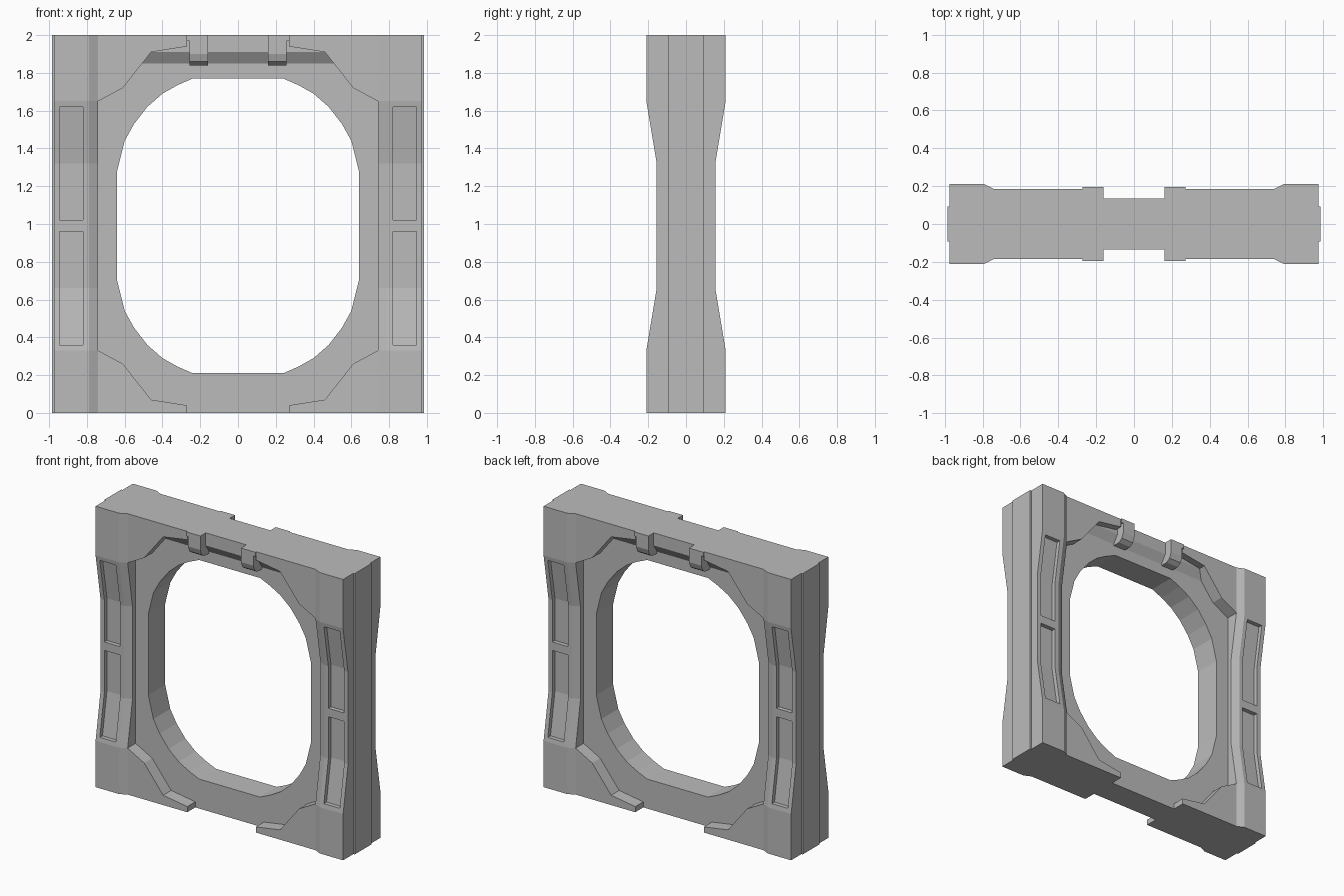
import bpy, bmesh

if "Cube" in bpy.data.objects:
    bpy.data.objects.remove(bpy.data.objects["Cube"], do_unlink=True)

grey = bpy.data.materials.new("plain grey")
grey.use_nodes = True
grey.diffuse_color = (0.5, 0.5, 0.5, 1)
grey.node_tree.nodes["Principled BSDF"].inputs["Base Color"].default_value = (0.5, 0.5, 0.5, 1)


def loft(name, rings):
    """Closed solid through matching rings of points."""
    bm = bmesh.new()
    loops = [[bm.verts.new(p) for p in ring] for ring in rings]
    n = len(loops[0])
    for a, b in zip(loops, loops[1:]):
        for i in range(n):
            j = (i + 1) % n
            bm.faces.new((a[i], a[j], b[j], b[i]))
    bm.faces.new(loops[0][::-1])
    bm.faces.new(loops[-1])
    bmesh.ops.recalc_face_normals(bm, faces=bm.faces)
    mesh = bpy.data.meshes.new(name)
    bm.to_mesh(mesh)
    bm.free()
    mesh.materials.append(grey)
    obj = bpy.data.objects.new(name, mesh)
    bpy.context.collection.objects.link(obj)
    return obj


def prism_x(name, yz, lo, hi):
    return loft(name, [[(x, y, z) for y, z in yz] for x in (lo, hi)])


def prism_y(name, xz, half):
    return loft(name, [[(x, y, z) for x, z in xz] for y in (-half, half)])


def bake(obj):
    bpy.context.view_layer.update()
    graph = bpy.context.evaluated_depsgraph_get()
    mesh = bpy.data.meshes.new_from_object(obj.evaluated_get(graph))
    obj.modifiers.clear()
    obj.data = mesh


def cut(obj, cutter):
    cutter.hide_render = True
    mod = obj.modifiers.new("cut", "BOOLEAN")
    mod.operation = "DIFFERENCE"
    mod.solver = "EXACT"
    mod.object = cutter
    bake(obj)
    bpy.data.objects.remove(cutter, do_unlink=True)


def mirror_x(obj):
    mod = obj.modifiers.new("mirror", "MIRROR")
    mod.use_clip = False
    mod.use_mirror_merge = False
    bake(obj)


# Thin frame plate with a rounded opening
MID = 0.99
frame = prism_y("frame_plate", [(-.8, 0), (.8, 0), (.8, 2), (-.8, 2)], .095)
corner = [(.64, .29), (.6, .45), (.55, .54), (.48, .63), (.4, .7), (.32, .745), (.24, .78)]
upper = corner + [(-x, z) for x, z in reversed(corner)]
opening = upper + [(x, -z) for x, z in reversed(upper)]
opening = [(x, MID + z) for x, z in opening]
cut(frame, prism_y("opening_cutter", opening, .5))

# Thicker header with sloped underside
side = [(.135, 2), (.135, 1.91), (.095, 1.85)]
prism_x("header", side + [(-y, z) for y, z in reversed(side)], -.52, .52)

# Columns, waisted in the middle, with chamfered inner edges
levels = [(0, .21), (.33, .21), (.66, .155), (1.32, .155), (1.65, .21), (2, .21)]
rings = []
for z, d in levels:
    half = [(.74, d - .025), (.79, d), (.975, d)]
    rings.append([(x, y, z) for x, y in half] + [(x, -y, z) for x, y in reversed(half)])
columns = loft("columns", rings)

# Two recessed panels on the front and back of each column
for s in (1, -1):
    for t in (1, -1):
        floor = [(.125, .03), (.125, .33), (.175, .63)]
        pts = floor + [(.4, .63), (.4, .03)]
        cut(columns, prism_x("panel_cutter", [(s * y, MID + t * z) for y, z in pts], .82, .945))
mirror_x(columns)

# Raised strip along each outer side
strip = prism_x("side_strips", [(-.093, 0), (.093, 0), (.093, 2), (-.093, 2)], .96, .985)
mirror_x(strip)

# Corner gussets, above and below the opening
edge = [(.78, 1.65), (.74, 1.65), (.61, 1.72), (.46, 1.91), (.27, 1.94)]
top = prism_y("top_gussets", edge + [(.27, 2), (.78, 2)], .185)
low = prism_y("bottom_gussets", [(x, 2 * MID - z) for x, z in edge] + [(.27, 0), (.78, 0)], .185)
mirror_x(top)
mirror_x(low)

# Hooked clips over the header, with a slightly wider cap
hook = [(.195, 2), (.195, 1.9), (.18, 1.86), (.15, 1.84), (.09, 1.84)]
clips = prism_x("header_clips", hook + [(-y, z) for y, z in reversed(hook)], .16, .257)
mirror_x(clips)
caps = prism_x("clip_caps", [(-.195, 1.97), (.195, 1.97), (.195, 2), (-.195, 2)], .24, .273)
mirror_x(caps)
